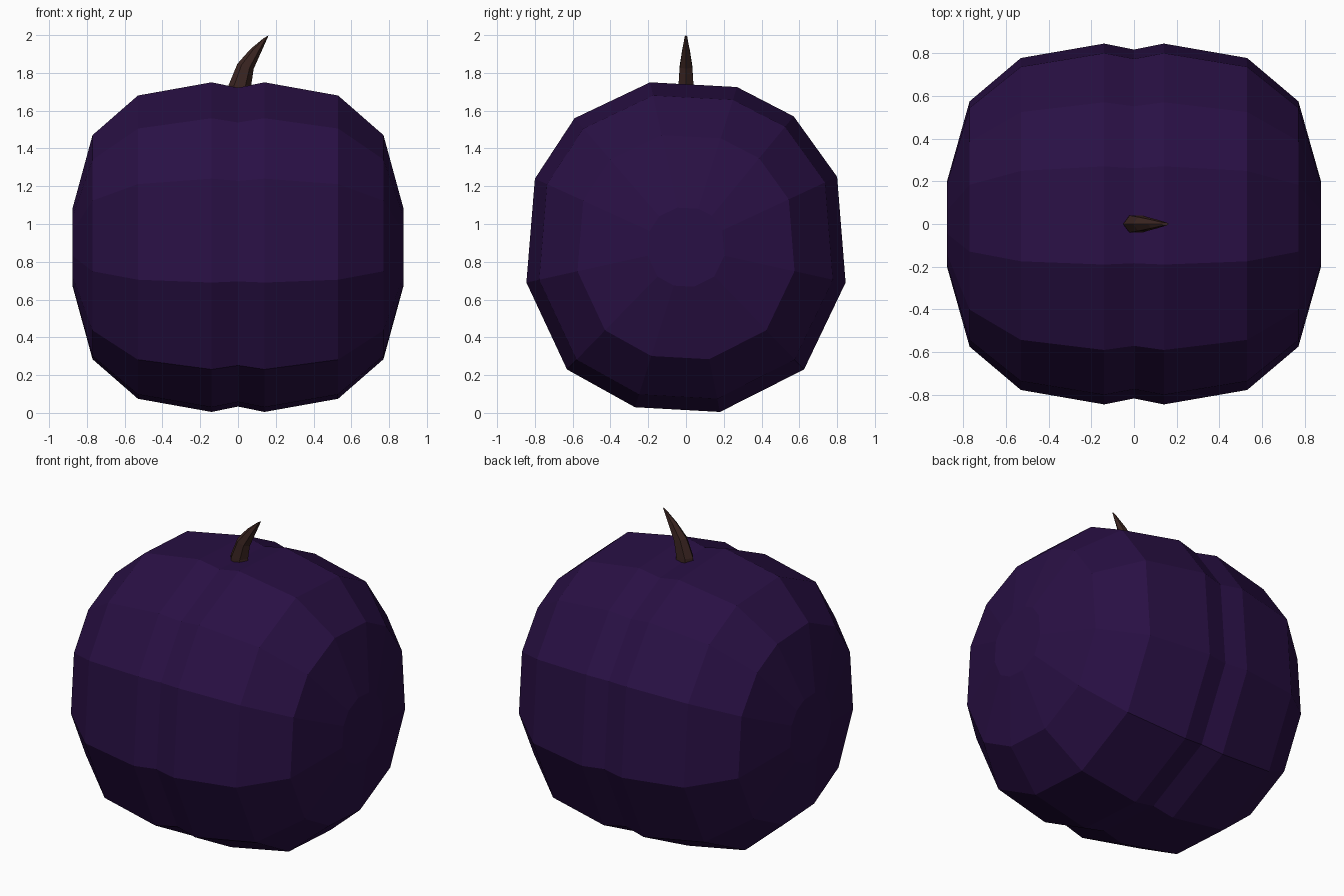
import bpy, bmesh, math
from mathutils import Vector

if "Cube" in bpy.data.objects:
    bpy.data.objects.remove(bpy.data.objects["Cube"])

def material(name, rgb):
    m = bpy.data.materials.new(name)
    m.diffuse_color = (*rgb, 1)
    m.use_nodes = True
    m.node_tree.nodes["Principled BSDF"].inputs["Base Color"].default_value = m.diffuse_color
    return m

def skin(name, rings, mat):
    """Join rings of points with flat faces and cap both ends."""
    bm = bmesh.new()
    loops = [[bm.verts.new(p) for p in r] for r in rings]
    for a, b in zip(loops, loops[1:]):
        n = len(a)
        for i in range(n):
            j = (i + 1) % n
            bm.faces.new((a[i], a[j], b[j], b[i]))
    bm.faces.new(loops[0])
    bm.faces.new(loops[-1])
    bmesh.ops.recalc_face_normals(bm, faces=bm.faces)
    me = bpy.data.meshes.new(name)
    bm.to_mesh(me)
    bm.free()
    me.materials.append(mat)
    ob = bpy.data.objects.new(name, me)
    bpy.context.collection.objects.link(ob)
    return ob

skin_purple = material("dark purple skin", (0.022, 0.005, 0.058))
stem_brown = material("dark brown stem", (0.042, 0.018, 0.015))

# Fruit body: faceted side outline (y, z), scaled in slices along x, with a seam at x = 0
CZ = 0.877
outline = [(-0.19, 1.75), (0.27, 1.725), (0.57, 1.57), (0.80, 1.25), (0.845, 0.69),
           (0.625, 0.23), (0.18, 0.005), (-0.27, 0.03), (-0.63, 0.23),
           (-0.845, 0.69), (-0.80, 1.24), (-0.59, 1.56)]
half = [(0.14, 1.0), (0.53, 0.92), (0.77, 0.68), (0.875, 0.24)]
slices = [(-x, s) for x, s in reversed(half)] + [(0, 0.967)] + half
skin("fruit_body", [[(x, y * s, CZ + (z - CZ) * s) for y, z in outline]
                    for x, s in slices], skin_purple)

# Curved, tapering stem: centre x, z, half width in x, half width in y, tilt of the section
path = [(0.01, 1.68, 0.065, 0.048, 0.0), (0.01, 1.735, 0.06, 0.046, 0.0),
        (0.04, 1.835, 0.045, 0.038, -0.3), (0.095, 1.92, 0.03, 0.023, -0.2),
        (0.147, 1.99, 0.018, 0.007, 0.55)]
stem = []
for cx, cz, rx, ry, t in path:
    stem.append([(cx + rx * math.cos(a) * math.cos(t), ry * math.sin(a),
                  cz + rx * math.cos(a) * math.sin(t))
                 for a in (k * math.tau / 6 for k in range(6))])
skin("stem", stem, stem_brown)
